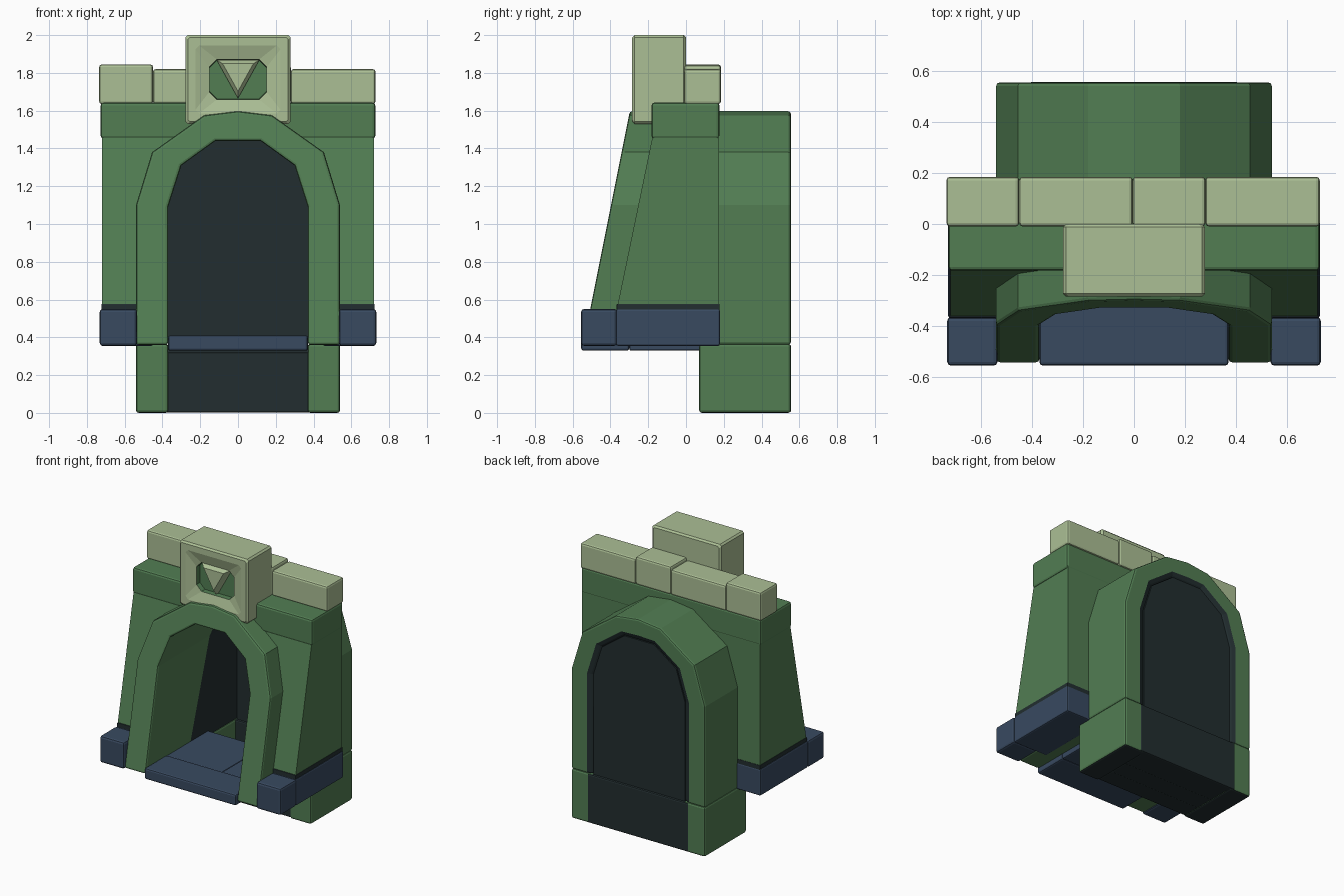
import bpy, bmesh, math

if "Cube" in bpy.data.objects:
    bpy.data.objects.remove(bpy.data.objects["Cube"])

def mat(name, r, g, b):
    m = bpy.data.materials.new(name)
    m.diffuse_color = (r, g, b, 1)
    m.use_nodes = True
    m.node_tree.nodes["Principled BSDF"].inputs["Base Color"].default_value = m.diffuse_color
    return m

GREEN = mat("moss_green_stone", 0.084, 0.207, 0.086)
PALE = mat("pale_green_stone", 0.41, 0.52, 0.30)
BLUE = mat("slate_blue_stone", 0.040, 0.068, 0.118)
DARK = mat("dark_interior", 0.016, 0.027, 0.029)


def finish(name, bm, mats, bevel=0.0):
    bmesh.ops.recalc_face_normals(bm, faces=bm.faces)
    me = bpy.data.meshes.new(name)
    bm.to_mesh(me)
    bm.free()
    for m in mats:
        me.materials.append(m)
    ob = bpy.data.objects.new(name, me)
    bpy.context.collection.objects.link(ob)
    if bevel:
        md = ob.modifiers.new("bevel", 'BEVEL')
        md.width, md.segments = bevel, 2
        md.limit_method, md.angle_limit = 'ANGLE', math.radians(40)
    return ob


def box(name, x, y, z, m, bevel=0.012, dark_bottom=False):
    bm = bmesh.new()
    bmesh.ops.create_cube(bm, size=1)
    for v in bm.verts:
        for i, (a, b) in enumerate((x, y, z)):
            v.co[i] = a if v.co[i] < 0 else b
    bm.normal_update()
    if dark_bottom:
        for f in bm.faces:
            f.material_index = int(f.normal.z < -0.5)
    return finish(name, bm, [m, DARK], bevel)


def pair(name, x, *args, **kw):
    box(name + "_right", x, *args, **kw)
    box(name + "_left", (-x[1], -x[0]), *args, **kw)


def full(half):
    """Mirror a half profile (right side, bottom to top) into a whole arch."""
    return half + [(-x, z) for x, z in reversed(half) if x > 0]


def loft(name, loops, strip_mats, mats, bevel):
    """Loops run along the arch; neighbouring loops are joined all round."""
    bm = bmesh.new()
    vs = [[bm.verts.new(p) for p in lp] for lp in loops]
    n = len(vs)
    for k in range(n):
        a, b = vs[k], vs[(k + 1) % n]
        for i in range(len(a) - 1):
            f = bm.faces.new((a[i], a[i + 1], b[i + 1], b[i]))
            f.material_index = strip_mats[k]
    bm.faces.new([lp[0] for lp in vs])
    bm.faces.new([lp[-1] for lp in vs])
    return finish(name, bm, mats, bevel)


def mix(a, b, t):
    return [(p[0] + (q[0] - p[0]) * t, p[1] + (q[1] - p[1]) * t) for p, q in zip(a, b)]


def at(profile, fy):
    return [(x, fy(z), z) for x, z in profile]


# Arch tunnel: leaning front, dark depth inside
outer = full([(0.54, 0.36), (0.54, 1.10), (0.455, 1.38), (0.18, 1.575), (0, 1.597)])
inner = full([(0.37, 0.36), (0.37, 1.09), (0.30, 1.31), (0.12, 1.44), (0, 1.44)])
lean = lambda z: -0.545 + (z - 0.36) * 0.2
shade = lambda z: -0.02 + (z - 0.4) * 0.32
rim = mix(inner, outer, 0.25)
loft("arch_tunnel",
     [at(outer, lean), at(inner, lean), at(inner, shade), at(inner, lambda z: 0.54),
      at(rim, lambda z: 0.555), at(outer, lambda z: 0.555)],
     [0, 0, 1, 1, 0, 0], [GREEN, DARK], 0.014)

# Wall around the arch
wall_out = full([(0.72, 0.38), (0.72, 1.10), (0.72, 1.47), (0.18, 1.55), (0, 1.56)])
wall_in = mix(inner, outer, 0.5)
wall_y = lambda z: -0.36 + (z - 0.58) * 0.207
loft("sloped_wall",
     [at(wall_out, wall_y), at(wall_in, wall_y), at(wall_in, lambda z: 0.175),
      at(wall_out, lambda z: 0.175)], [0] * 4, [GREEN], 0)

# Back panel closing the tunnel
bm = bmesh.new()
pts = [(0.37, 0.005)] + inner + [(-0.37, 0.005)]
f = bm.faces.new([bm.verts.new((x, 0.515, z)) for x, z in pts])
ext = bmesh.ops.extrude_face_region(bm, geom=[f])
for v in ext["geom"]:
    if isinstance(v, bmesh.types.BMVert):
        v.co.y = 0.542
finish("back_panel", bm, [DARK])

# Lower legs and dark steps inside
pair("lower_leg", (0.37, 0.54), (0.07, 0.555), (0, 0.365), GREEN, 0.014, dark_bottom=True)
box("lower_back_panel", (-0.41, 0.41), (0.50, 0.557), (0.003, 0.36), DARK, 0.01)
for i, (a, b, h) in enumerate([(0.08, 0.22, 0.32), (0.21, 0.36, 0.20), (0.35, 0.53, 0.09)]):
    box(f"inner_step_{i}", (-0.375, 0.375), (a, b), (0.003, h), DARK, 0.008)

# Blue floor slabs and plinth blocks
box("sill_slab", (-0.37, 0.37), (-0.555, -0.30), (0.33, 0.41), BLUE)
box("floor_slab_left", (-0.37, 0.08), (-0.30, 0.18), (0.33, 0.405), BLUE, 0.008)
box("floor_slab_right", (0.08, 0.37), (-0.30, 0.18), (0.33, 0.405), BLUE, 0.008)
pair("corner_plinth", (0.535, 0.732), (-0.555, -0.365), (0.355, 0.55), BLUE, 0.015)
pair("side_plinth", (0.45, 0.728), (-0.37, 0.18), (0.355, 0.55), BLUE, 0.01)
pair("plinth_joint", (0.46, 0.723), (-0.367, 0.178), (0.54, 0.577), DARK, 0.004)

# Green lintel and pale top blocks
box("lintel", (-0.727, 0.727), (-0.183, 0.177), (1.452, 1.642), GREEN, 0.015)
for i, (a, b, h) in enumerate([(-0.735, -0.45, 1.845), (-0.45, -0.005, 1.82),
                               (-0.005, 0.28, 1.84), (0.28, 0.728, 1.82)]):
    box(f"top_block_{i}", (a, b), (-0.01, 0.185), (1.635, h), PALE, 0.014)

# Sign block with a dished, eight-sided recess
bm = bmesh.new()
rings = []
for hw, hh, c, y in [(0.266, 0.223, 0.012, 0.0), (0.278, 0.235, 0.012, -0.012),
                     (0.278, 0.235, 0.012, -0.273), (0.266, 0.223, 0.012, -0.285),
                     (0.225, 0.18, 0.02, -0.285), (0.152, 0.106, 0.04, -0.262),
                     (0.15, 0.104, 0.04, -0.225)]:
    oct_pts = [(hw, hh - c), (hw - c, hh), (c - hw, hh), (-hw, hh - c),
               (-hw, c - hh), (c - hw, -hh), (hw - c, -hh), (hw, c - hh)]
    rings.append([bm.verts.new((x, y, 1.765 + z)) for x, z in oct_pts])
for a, b in zip(rings, rings[1:]):
    for i in range(8):
        j = (i + 1) % 8
        face = bm.faces.new((a[i], a[j], b[j], b[i]))
        face.material_index = int(b is rings[-1])
bm.faces.new(rings[0])
bm.faces.new(rings[-1]).material_index = 1
finish("sign_block", bm, [PALE, GREEN])

# Raised triangle in the recess
bm = bmesh.new()
tri = [(-0.113, 1.868), (0.113, 1.868), (0, 1.665)]
levels = [[bm.verts.new((x * s, y, 1.80 + (z - 1.80) * s)) for x, z in tri]
          for s, y in [(1, -0.222), (1, -0.255), (0.72, -0.283)]]
for a, b in zip(levels, levels[1:]):
    for i in range(3):
        j = (i + 1) % 3
        bm.faces.new((a[i], a[j], b[j], b[i]))
bm.faces.new(levels[0])
bm.faces.new(levels[-1])
finish("sign_triangle", bm, [PALE])
